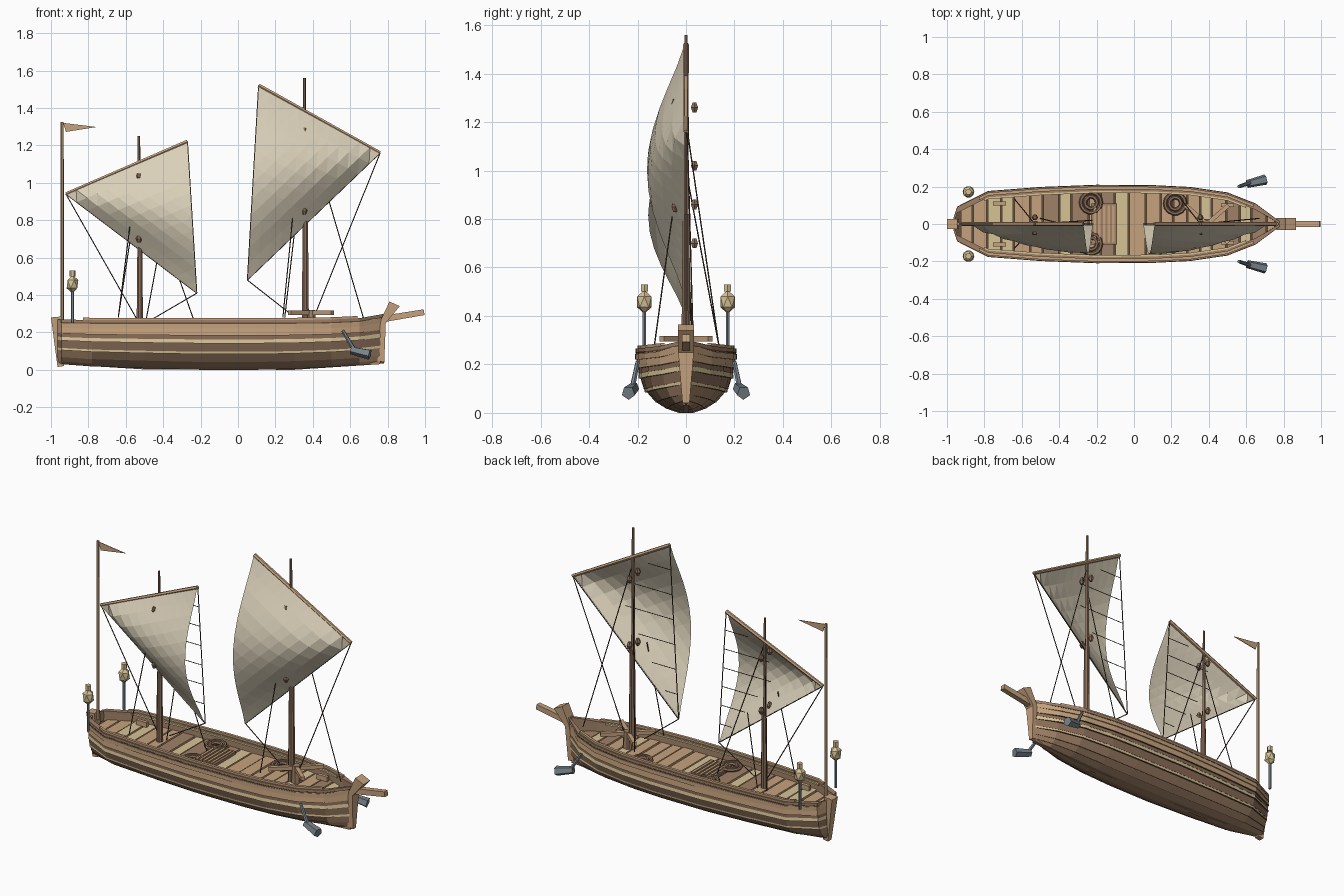
import bpy, bmesh, math, random
from mathutils import Vector, Matrix

random.seed(4)
if "Cube" in bpy.data.objects:
    bpy.data.objects.remove(bpy.data.objects["Cube"])


def material(name, rgb):
    m = bpy.data.materials.new(name)
    m.use_nodes = True
    col = [c ** 2.2 for c in rgb] + [1]
    m.diffuse_color = col
    m.node_tree.nodes["Principled BSDF"].inputs["Base Color"].default_value = col
    return m


PALE = material("pale wood", (.84, .76, .58))
TAN = material("tan wood", (.77, .63, .49))
BROWN = material("brown wood", (.62, .50, .40))
DARK = material("dark wood", (.38, .31, .25))
MAST = material("mast wood", (.54, .43, .35))
SAIL = material("sail canvas", (.85, .81, .72))
IRON = material("grey iron", (.47, .51, .54))
ROPE = material("dark rope", (.32, .27, .23))
WOODS = [PALE, TAN, BROWN, DARK, MAST]


def finish(name, bm, mats):
    bmesh.ops.recalc_face_normals(bm, faces=bm.faces)
    me = bpy.data.meshes.new(name)
    bm.to_mesh(me)
    bm.free()
    for m in mats:
        me.materials.append(m)
    bpy.context.collection.objects.link(bpy.data.objects.new(name, me))


def rods(name, segments, r1, r2, sides, mat):
    """Straight tapered bars, each running from one point to another."""
    bm = bmesh.new()
    for a, b in segments:
        a, b = Vector(a), Vector(b)
        d = b - a
        rot = d.to_track_quat('Z', 'Y').to_matrix().to_4x4()
        spin = Matrix.Rotation(math.pi / sides, 4, 'Z')
        bmesh.ops.create_cone(bm, cap_ends=True, segments=sides, radius1=r1, radius2=r2,
                              depth=d.length, matrix=Matrix.Translation((a + b) / 2) @ rot @ spin)
    finish(name, bm, [mat])


def boxes(name, items, mat):
    """Boxes given as (centre, size)."""
    bm = bmesh.new()
    for c, s in items:
        bmesh.ops.create_cube(bm, size=1, matrix=Matrix.Translation(c) @ Matrix.Diagonal((*s, 1)))
    finish(name, bm, [mat])


def prism(name, profile, half, mat, foot=1):
    """Side profile in x and z, extruded across y, narrowed by foot below z = .24."""
    bm = bmesh.new()
    f = bm.faces.new([bm.verts.new((x, -half, z)) for x, z in profile])
    ext = bmesh.ops.extrude_face_region(bm, geom=[f])["geom"]
    bmesh.ops.translate(bm, vec=(0, 2 * half, 0), verts=[v for v in ext if isinstance(v, bmesh.types.BMVert)])
    for v in bm.verts:
        if v.co.z < .24:
            v.co.y *= foot
    finish(name, bm, [mat])


def lerp_table(table, x):
    for (x0, *a), (x1, *b) in zip(table, table[1:]):
        if x <= x1:
            t = max(0, (x - x0) / (x1 - x0))
            return [p + (q - p) * t for p, q in zip(a, b)]
    return table[-1][1:]


# Hull stations: x, half width, keel height, gunwale height
STATIONS = [(-.965, .03, .03, .27), (-.945, .085, .03, .265), (-.78, .168, .018, .262), (-.5, .19, .008, .262),
            (-.2, .202, 0, .262), (.1, .2, 0, .262), (.3, .19, .005, .262), (.5, .16, .015, .265),
            (.65, .1, .025, .272), (.78, .012, .035, .295)]
XS = [s[0] for s in STATIONS]
# Section: height fraction, width fraction
SECTION = [(0, .12), (.06, .36), (.16, .58), (.32, .78), (.37, .83), (.54, .915), (.62, .94), (.7, .96), (.88, .98),
           (1, .98)]
STRAKE_MATS = [2, 2, 2, 0, 4, 0, 4, 1, 1]


def hull_point(x, f, out=0):
    w, zb, zt = lerp_table(STATIONS, x)
    return Vector((x, w * lerp_table(SECTION, f)[0] + out * min(1, w / .1), zb + (zt - zb) * f))


# Overlapping hull strakes on both sides, closed by an inner wall
bm = bmesh.new()
for side in (1, -1):
    rows, mats = [], []
    for k, ((f0, _), (f1, _)) in enumerate(zip(SECTION, SECTION[1:])):
        lip = .006 if STRAKE_MATS[k] in (2, 4) else .012
        rows += [[hull_point(x, f0, lip) for x in XS], [hull_point(x, f1, lip * .4) for x in XS]]
        mats += [STRAKE_MATS[k], 3]
    mats[-1] = 1
    for f in (1, .7):
        rows.append([Vector((x, max(0, hull_point(x, f).y - .02), hull_point(x, f).z)) for x in XS])
    mats.append(2)
    rows.insert(0, [Vector((x, 0, lerp_table(STATIONS, x)[1])) for x in XS])
    mats.insert(0, 2)
    grid = [[bm.verts.new((p.x, p.y * side, p.z)) for p in r] for r in rows]
    for r0, r1, m in zip(grid, grid[1:], mats):
        for i in range(len(XS) - 1):
            bm.faces.new((r0[i], r0[i + 1], r1[i + 1], r1[i])).material_index = m
finish("hull_planking", bm, WOODS)


def rail(name, x0, x1, out, lift, width, height, mat):
    """Rectangular beam following the gunwale on both sides."""
    bm = bmesh.new()
    xs = [x0] + [x for x in XS if x0 < x < x1] + [x1]
    for side in (1, -1):
        rings = []
        for x in xs:
            p = hull_point(x, 1, out)
            rings.append([bm.verts.new((x, side * max(.002, p.y + dy), p.z + lift + dz)) for dy, dz in
                          ((0, 0), (0, height), (-width, height), (-width, 0))])
        for a, b in zip(rings, rings[1:]):
            for i in range(4):
                bm.faces.new((a[i], a[i - 1], b[i - 1], b[i]))
        bm.faces.new(rings[0])
        bm.faces.new(rings[-1])
    finish(name, bm, [mat])


rail("top_rail", -.83, .64, .003, .004, .016, .012, TAN)
rail("gunwale", -.955, .785, .01, -.012, .032, .016, BROWN)
rail("gunwale_shadow_strip", -.95, .78, .011, -.016, .012, .006, DARK)
rail("outer_rubbing_strake", -.95, .78, .012, -.042, .012, .024, TAN)
rail("inner_rail", -.8, .6, -.022, -.008, .01, .01, PALE)

# Deck of crosswise planks in alternating wood tones over a dark underlay
bm = bmesh.new()
x, tone = -.93, 1
while x < .73:
    w = random.uniform(.06, .095)
    a, b = x + .004, min(x + w - .004, .75)
    z = .215 + random.uniform(0, .006)
    ya, yb = max(.01, hull_point(a, .8).y - .012), max(.01, hull_point(b, .8).y - .012)
    f = bm.faces.new([bm.verts.new(p) for p in ((a, -ya, z), (b, -yb, z), (b, yb, z), (a, ya, z))])
    f.material_index = tone
    tone = random.choice((0, 0, 1, 1, 1, 2))
    x += w
finish("deck_planks", bm, WOODS)
bm = bmesh.new()
low, up = [], []
for x in XS:
    y = hull_point(x, .75).y
    low.append(bm.verts.new((x, -y, .207)))
    up.append(bm.verts.new((x, y, .207)))
for i in range(len(XS) - 1):
    bm.faces.new((low[i], low[i + 1], up[i + 1], up[i]))
finish("deck_underlay", bm, [DARK])

# Stem, stern post, keel and bowsprit
prism("stem_post", [(.73, .05), (.782, .04), (.79, .25), (.865, .34), (.81, .365), (.765, .27)], .032, TAN, .45)
prism("stern_post", [(-1, .28), (-.945, .285), (-.93, .02), (-.965, .015)], .028, TAN, .6)
prism("keel", [(-.95, .03), (-.5, .002), (.3, 0), (.76, .03), (.76, .05), (-.95, .05)], .012, BROWN)
rods("bowsprit", [((.79, 0, .274), (.995, 0, .308))], .024, .022, 4, TAN)

# Deck fittings: hatch, benches, capstan and rope coils
boxes("hatch_frame", [((-.16, 0, .222), (.14, .22, .02))], BROWN)
boxes("hatch_slats", [((-.21 + .025 * i, 0, .234), (.014, .2, .008)) for i in range(5)], TAN)
boxes("benches", [((x, s * y, .235), (.07, .02, .03)) for x, y in ((-.72, .11), (.5, .1)) for s in (1, -1)], TAN)
rods("capstan_drum", [((.39, 0, .21), (.39, 0, .32))], .03, .024, 8, BROWN)
rods("capstan_bars", [((.39 - .115, -.1 * s, .305), (.39 + .115, .1 * s, .305)) for s in (1, -1)], .016, .016, 4, TAN)
for i, (x, y) in enumerate(((-.23, .115), (-.23, -.105), (.22, .11))):
    for j in range(2):
        bpy.ops.mesh.primitive_torus_add(location=(x, y, .23), major_radius=.054 - .022 * j,
                                         minor_radius=.011, major_segments=14, minor_segments=6)
        coil = bpy.context.object
        coil.name = f"rope_coil_{i}_{j}"
        coil.data.materials.append(MAST)

# Masts, flagpole and pennant
rods("main_mast", [((.36, 0, .2), (.36, 0, .82))], .021, .015, 8, MAST)
rods("main_topmast", [((.355, 0, .8), (.355, 0, 1.56))], .012, .008, 6, MAST)
rods("mizzen_mast", [((-.525, 0, .2), (-.525, 0, .68))], .019, .014, 8, MAST)
rods("mizzen_topmast", [((-.53, 0, .66), (-.53, 0, 1.25))], .011, .007, 6, MAST)
rods("flagpole", [((-.94, 0, .24), (-.94, 0, 1.325))], .01, .008, 6, TAN)
prism("pennant", [(-.935, 1.32), (-.755, 1.298), (-.92, 1.272)], .002, TAN)


def lateen(name, peak, tack, clew, depth, n=12):
    """Triangular billowing sail with its yard, edge ropes and cross lines."""
    A, B, C = (Vector((p[0], 0, p[1])) for p in (peak, tack, clew))
    bm = bmesh.new()
    rows = []
    for i in range(n + 1):
        row = []
        for j in range(i + 1):
            t = j / max(i, 1)
            p = B.lerp(A.lerp(C, t), i / n)
            p.y = -depth * max(0, math.sin(math.pi * t)) ** 1.2 * math.sin(math.pi / 2 * i / n) - .006
            row.append(bm.verts.new(p))
        rows.append(row)
    for r, q in zip(rows, rows[1:]):
        for j in range(len(r)):
            bm.faces.new((r[j], q[j], q[j + 1]))
            if j:
                bm.faces.new((r[j - 1], q[j], r[j]))
    finish(name + "_sail", bm, [SAIL])
    rods(name + "_yard", [(A, B)], .012, .01, 6, TAN)
    rods(name + "_edge_ropes", [(A, C), (B, C)], .003, .003, 5, ROPE)
    # Horizontal lines from the leech rope part of the way to the yard or the lower edge
    lines = []
    for i in range(1, 7):
        p = A.lerp(C, i / 7)
        top, bottom = (A, B) if p.z > B.z else (B, C)
        q = top.lerp(bottom, (top.z - p.z) / (top.z - bottom.z))
        lines.append((p, p.lerp(q, .55)))
    rods(name + "_cross_lines", lines, .002, .002, 4, ROPE)


lateen("main", (.11, 1.52), (.76, 1.16), (.05, .48), .155)
lateen("mizzen", (-.27, 1.22), (-.92, .94), (-.22, .41), .15)

# Standing and running rigging
rigging = [((.05, 0, .48), (.28, 0, .3)), ((.76, 0, 1.16), (.405, 0, .28)),
           ((.355, 0, 1.35), (.67, .03, .28)), ((.355, 0, 1.2), (.25, .135, .28)),
           ((.297, -.05, .86), (.24, -.13, .28)),
           ((-.92, 0, .94), (-.54, 0, .27)), ((-.22, 0, .41), (-.46, 0, .27)),
           ((-.53, 0, 1.1), (-.22, .02, .22)), ((-.53, 0, 1), (-.64, .135, .28)),
           ((-.575, -.06, .79), (-.64, -.13, .28)), ((-.42, .01, .65), (-.5, .03, .22))]
rods("rigging", rigging, .003, .003, 5, ROPE)
blocks = [(.355, .035, 1.26), (.355, .035, .86), (.355, -.045, .85), (.355, -.045, 1.275),
          (-.53, .035, 1.02), (-.53, .035, .7), (-.53, -.045, .7), (-.53, -.045, 1.03)]
for half, sign in (("upper", 1), ("lower", -1)):
    rods("pulley_blocks_" + half, [((x, y, z), (x, y, z + .02 * sign)) for x, y, z in blocks], .017, .009, 6, MAST)

# Stern lanterns and bow anchors
for side, tag in ((1, "left"), (-1, "right")):
    x, y = -.885, .172 * side
    rods("lantern_pole_" + tag, [((x, y, .25), (x, y, .43))], .009, .009, 6, IRON)
    bm = bmesh.new()
    bmesh.ops.create_icosphere(bm, subdivisions=1, radius=1,
                               matrix=Matrix.Translation((x, y, .458)) @ Matrix.Diagonal((.035, .035, .049, 1)))
    finish("lantern_body_" + tag, bm, [PALE])
    rods("lantern_cap_" + tag, [((x, y, .5), (x, y, .53))], .017, .017, 6, PALE)
    rods("anchor_shank_" + tag, [((.56, .2 * side, .21), (.625, .222 * side, .1))], .009, .012, 6, IRON)
    rods("anchor_weight_" + tag, [((.605, .214 * side, .105), (.705, .238 * side, .082))], .022, .029, 5, IRON)
